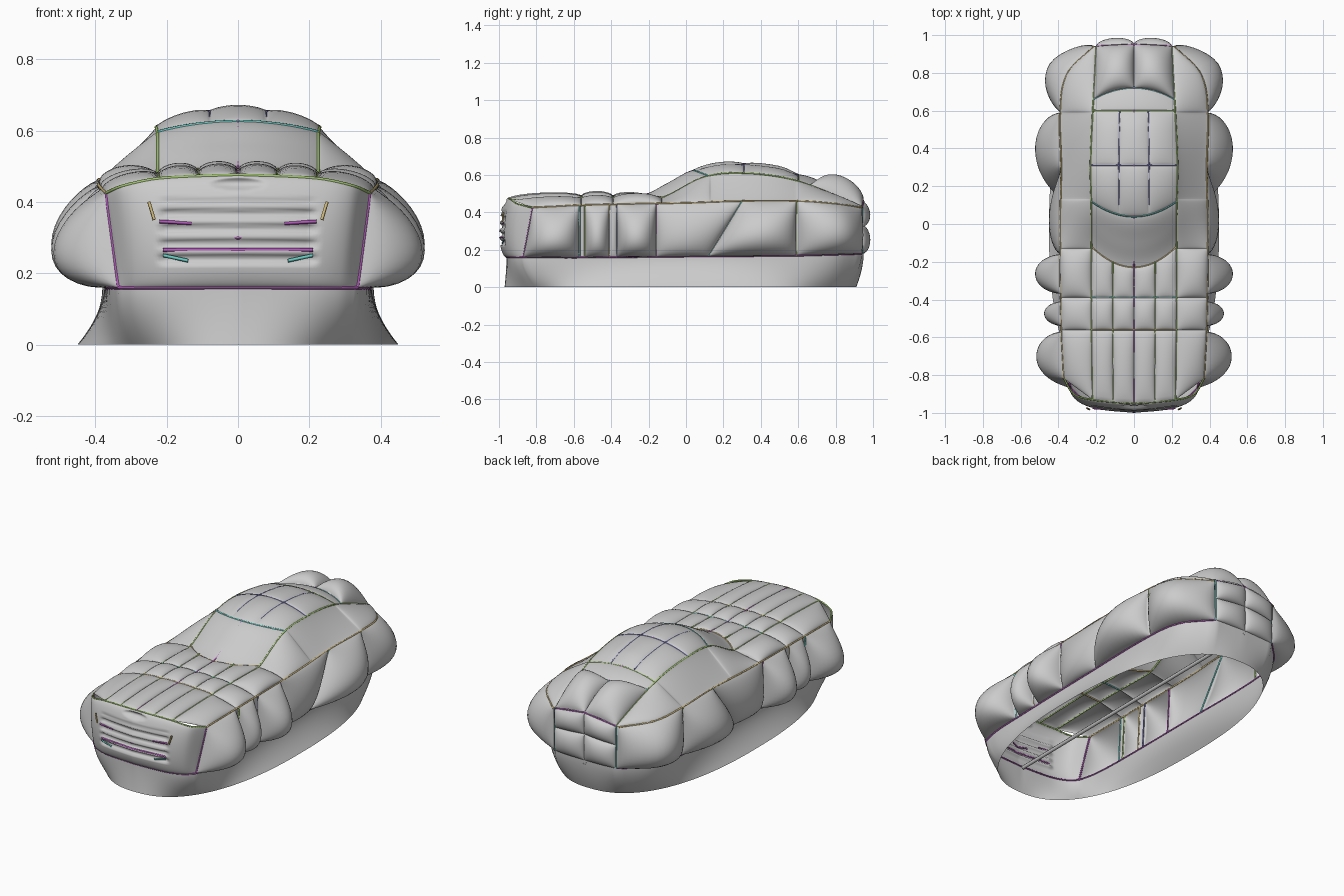
import bpy, bmesh, math
from mathutils import Vector

if "Cube" in bpy.data.objects:
    bpy.data.objects.remove(bpy.data.objects["Cube"])


def curve(keys):
    """Smooth curve through (t, x, y, z) keys."""
    ts = [k[0] for k in keys]
    ps = [Vector(k[1:]) for k in keys]
    n = len(ts)

    def slope(i):
        a, b = max(i - 1, 0), min(i + 1, n - 1)
        return (ps[b] - ps[a]) / (ts[b] - ts[a])

    def at(t):
        i = 0
        while i < n - 2 and t > ts[i + 1]:
            i += 1
        d = ts[i + 1] - ts[i]
        s = min(max((t - ts[i]) / d, 0), 1)
        return (ps[i] * (2*s**3 - 3*s*s + 1) + ps[i + 1] * (3*s*s - 2*s**3)
                + slope(i) * d * (s**3 - 2*s*s + s) + slope(i + 1) * d * (s**3 - s*s))
    return at


def rail(*keys):
    return curve([(y, x, y, z) for y, x, z in keys])


# Lengthwise frame rails (y, x, z)
sill = rail((-.87, .335, .16), (-.75, .36, .16), (-.5, .37, .16), (0, .375, .165),
            (.6, .375, .17), (.8, .33, .175), (.94, .2, .18))
belt = rail((-.82, .37, .425), (-.5, .385, .44), (0, .39, .45),
            (.3, .385, .46), (.6, .39, .46), (.8, .35, .445), (.94, .21, .425))
top = rail((-.93, .22, .465), (-.5, .225, .48), (-.2, .225, .475), (-.12, .225, .48),
           (.1, .225, .59), (.3, .23, .61), (.55, .22, .58), (.75, .21, .51), (.94, .2, .43))
mid = rail((-.95, 0, .475), (-.5, 0, .49), (-.23, 0, .49), (-.1, 0, .55), (.04, 0, .625),
           (.25, 0, .66), (.5, 0, .635), (.6, 0, .60), (.72, 0, .56), (.95, 0, .46))
# Crosswise edges of the end caps
nose_top = curve([(0, 0, -.95, .475), (.55, .22, -.93, .465), (.8, .32, -.90, .445), (1, *belt(-.82))])
nose_low = curve([(0, 0, -.96, .16), (.55, .2, -.945, .16), (.8, .285, -.915, .16), (1, *sill(-.87))])
tail_top = curve([(0, 0, .95, .46), (1, .2, .94, .43)])
tail_low = curve([(0, 0, .95, .18), (1, .2, .94, .18)])


def blend(a, b, f, arched):
    """Point between two rails; arched gives a crowned cross-section."""
    p = a.lerp(b, f)
    if arched:
        q = a.lerp(b, f * (2 - f))
        p.y, p.z = q.y, q.z
    return p


def finish(bm, name):
    bmesh.ops.remove_doubles(bm, verts=bm.verts, dist=.0005)
    bmesh.ops.recalc_face_normals(bm, faces=bm.faces)
    for f in bm.faces:
        f.smooth = True
    me = bpy.data.meshes.new(name)
    bm.to_mesh(me)
    bm.free()
    ob = bpy.data.objects.new(name, me)
    bpy.context.collection.objects.link(ob)
    ob.modifiers.new("Mirror", 'MIRROR')


def add_grid(bm, nu, nv, fn):
    g = [[bm.verts.new(fn(i / nu, j / nv)) for j in range(nv + 1)] for i in range(nu + 1)]
    for i in range(nu):
        for j in range(nv):
            bm.faces.new((g[i][j], g[i + 1][j], g[i + 1][j + 1], g[i][j + 1]))


def pillows(name, A, B, cells, n=18, ripple=None, side=False):
    """Inflated cells between two rails: (a0, a1, b0, b1, f0, f1, height, direction, open side)."""
    bm = bmesh.new()
    for a0, a1, b0, b1, f0, f1, h, d, free in cells:
        d = Vector(d).normalized()

        def fn(u, v):
            p = blend(A(a0 + (a1 - a0) * u), B(b0 + (b1 - b0) * u), f0 + (f1 - f0) * v, B is mid)
            uu = .5 + u / 2 if free == 'u' else u
            vv = v / 2 if free == 'v' else v
            vv = vv ** .75 if side else vv
            bu, bv = max(4 * uu * (1 - uu), 0), max(4 * vv * (1 - vv), 0)
            p = p + d * h * bu ** .5 * bv ** (.75 if side else .55)
            return ripple(p) if ripple else p
        # cosine spacing gives round pillow rims
        add_grid(bm, n, n, lambda u, v: fn(
            u if free == 'u' else .5 - .5 * math.cos(math.pi * u),
            v if free == 'v' else .5 - .5 * math.cos(math.pi * v)))
    finish(bm, name)


# Side panels with flat strips between them
out, up = (1, 0, -.1), (0, 0, 1)
pillows("side_panels", sill, belt, [
    (-.87, -.57, -.82, -.57, 0, 1, .15, out, ''),
    (-.57, -.54, -.57, -.54, 0, 1, 0, out, ''),
    (-.54, -.41, -.54, -.41, 0, 1, .10, out, ''),
    (-.41, -.37, -.41, -.37, 0, 1, .015, out, ''),
    (-.37, -.16, -.37, -.16, 0, 1, .145, out, ''),
    (-.16, .12, -.16, .30, 0, 1, .07, out, ''),
    (.12, .59, .30, .59, 0, 1, .14, (1, 0, -.05), ''),
    (.59, .94, .59, .94, 0, 1, .12, (.9, .45, 0), '')], side=True)

# Shoulders and side windows
diag = (.5, 0, 1)
pillows("shoulders", belt, top, [
    (-.82, -.56, -.93, -.56, 0, 1, .03, diag, ''),
    (-.56, -.39, -.56, -.39, 0, 1, .03, diag, ''),
    (-.39, -.13, -.39, -.13, 0, 1, .045, diag, ''),
    (-.13, .13, -.13, .13, 0, 1, .015, diag, ''),
    (.13, .59, .13, .59, 0, 1, -.006, (.7, 0, 1), ''),
    (.59, .94, .59, .94, 0, 1, .02, (.6, .4, 1), '')])

# Hood squares
hood = []
for a0, a1, b0, b1 in ((-.93, -.56, -.95, -.56), (-.56, -.39, -.56, -.39), (-.39, -.12, -.39, -.23)):
    for f in (0, .5):
        hood.append((a0, a1, b0, b1, f, f + .5, .025, up, ''))
pillows("hood", top, mid, hood, 12)

# Windshield, roof and rear deck
pillows("windshield", top, mid, [(-.12, .12, -.23, .04, 0, 1, .006, (0, -.5, 1), 'v')])
roof = []
for a0, a1, b0, b1 in ((.12, .31, .04, .31), (.31, .60, .31, .60)):
    roof += [(a0, a1, b0, b1, 0, .65, .014, up, ''), (a0, a1, b0, b1, .65, 1, .014, up, 'v')]
pillows("roof", top, mid, roof, 12)
pillows("rear_deck", top, mid, [
    (.60, .66, .60, .72, 0, 1, .01, up, 'v'),
    (.66, .94, .72, .95, 0, 1, .085, (0, .2, 1), '')])


# Front face with the grille slots pressed in
def grille(p):
    fade = max(0, min(1, (.23 - p.x) / .03)) * max(0, min(1, (p.z - .21) / .02, (.41 - p.z) / .02))
    intake = max(0, 1 - (p.x / .08) ** 2 - ((p.z - .45) / .018) ** 2)
    groove = .01 + .01 * math.cos(2 * math.pi * (p.z - .24) / .042)
    return p + Vector((0, fade * groove + .02 * intake, 0))


pillows("front_face", nose_low, nose_top,
        [(0, 1, 0, 1, 0, 1, .045, (0, -1, 0), 'u')], 44, grille)

# Tail panel in an upper and lower pair
pillows("tail_panel", tail_top, tail_low, [
    (0, 1, 0, 1, 0, .45, .04, (0, 1, 0), ''),
    (0, 1, 0, 1, .45, 1, .04, (0, 1, 0), '')])

# Open skirt easing from the sill outline to a rounded oval on the ground
loop = [nose_low(i / 24) for i in range(24)]
loop += [sill(-.87 + 1.81 * i / 60) for i in range(61)]
loop += [tail_low(1 - i / 8) for i in range(1, 9)]
bm = bmesh.new()


def skirt(u, v):
    p = loop[round(u * (len(loop) - 1))]
    ax, ay = abs(p.x) / .45, (p.y + .03) / .94
    k = 1 / (ax ** 2.4 + abs(ay) ** 2.4) ** (1 / 2.4)
    foot = Vector((ax * k * .45, ay * k * .94 - .03, 0))
    q = p.lerp(foot, v ** 1.8)
    q.z = p.z * (1 - v)
    return q


add_grid(bm, len(loop) - 1, 10, skirt)
finish(bm, "skirt")

# Coloured frame lines along the seams
mats = []
for name, col in (("purple", (.45, .1, .5)), ("teal", (.15, .6, .55)), ("green", (.35, .55, .15)),
                  ("ochre", (.65, .5, .2)), ("blue", (.2, .2, .5))):
    m = bpy.data.materials.new(name)
    m.diffuse_color = (*col, 1)
    m.use_nodes = True
    m.node_tree.nodes["Principled BSDF"].inputs["Base Color"].default_value = m.diffuse_color
    mats.append(m)


def tube(name, pts, mat, r=.005, mirror=True):
    cu = bpy.data.curves.new(name, 'CURVE')
    cu.dimensions = '3D'
    cu.bevel_depth = r
    cu.bevel_resolution = 0
    for sx in ((1, -1) if mirror else (1,)):
        sp = cu.splines.new('POLY')
        sp.points.add(len(pts) - 1)
        for q, p in zip(sp.points, pts):
            q.co = (sx * p[0], p[1], p[2], 1)
    if mat is not None:
        cu.materials.append(mats[mat])
    bpy.context.collection.objects.link(bpy.data.objects.new(name, cu))


def along(c, a, b, n=40):
    return [c(a + (b - a) * i / n) for i in range(n + 1)]


for name, c, a, b, mat in (("sill", sill, -.87, .94, 0), ("belt", belt, -.82, .94, 3),
                           ("top", top, -.93, .94, 2), ("nose", nose_top, 0, 1, 2),
                           ("nose_low", nose_low, 0, 1, 0), ("tail", tail_top, 0, 1, 0)):
    tube(name + "_line", along(c, a, b), mat)
tube("centre_line", along(mid, -.95, .95), 0, mirror=False)
tube("hood_line", [blend(top(y), mid(y), .5, True) for y in (-.93, -.7, -.5, -.3, -.2)], 2)
tube("roof_line", [blend(top(y), mid(y), .65, True) for y in (.1, .2, .3, .4, .5, .6)], 4)
tube("tail_post", [tail_top(1), tail_low(1)], 1)
for i, (a, b) in enumerate(((-.56, -.56), (-.39, -.39), (-.12, -.23), (.12, .04), (.31, .31),
                            (.6, .6), (.66, .72))):
    tube(f"cross_line_{i}", [blend(top(a), mid(b), f / 8, True) for f in range(9)],
         (3, 1, 3, 1, 4, 2, 1)[i])
for i, (a, b) in enumerate(((-.87, -.82), (-.57, -.57), (-.54, -.54), (-.41, -.41), (-.37, -.37),
                            (-.16, -.16), (.12, .3), (.59, .59))):
    tube(f"post_{i}", [sill(a), belt(b)], i % 5)

# Grille bars and the floor rod
for i, (x0, x1, z0, z1) in enumerate(((.13, .22, .34, .345), (0, .05, .30, .30), (0, .21, .265, .265),
                                      (.14, .21, .235, .25), (.235, .25, .35, .40))):
    tube(f"grille_bar_{i}", [(x0, -.995 if x0 < .1 else -.982, z0), (x1, -.975, z1)], (0, 0, 0, 1, 3)[i])
tube("floor_rod", [(0, -.95, .15), (0, .95, .165)], None, .014, False)
